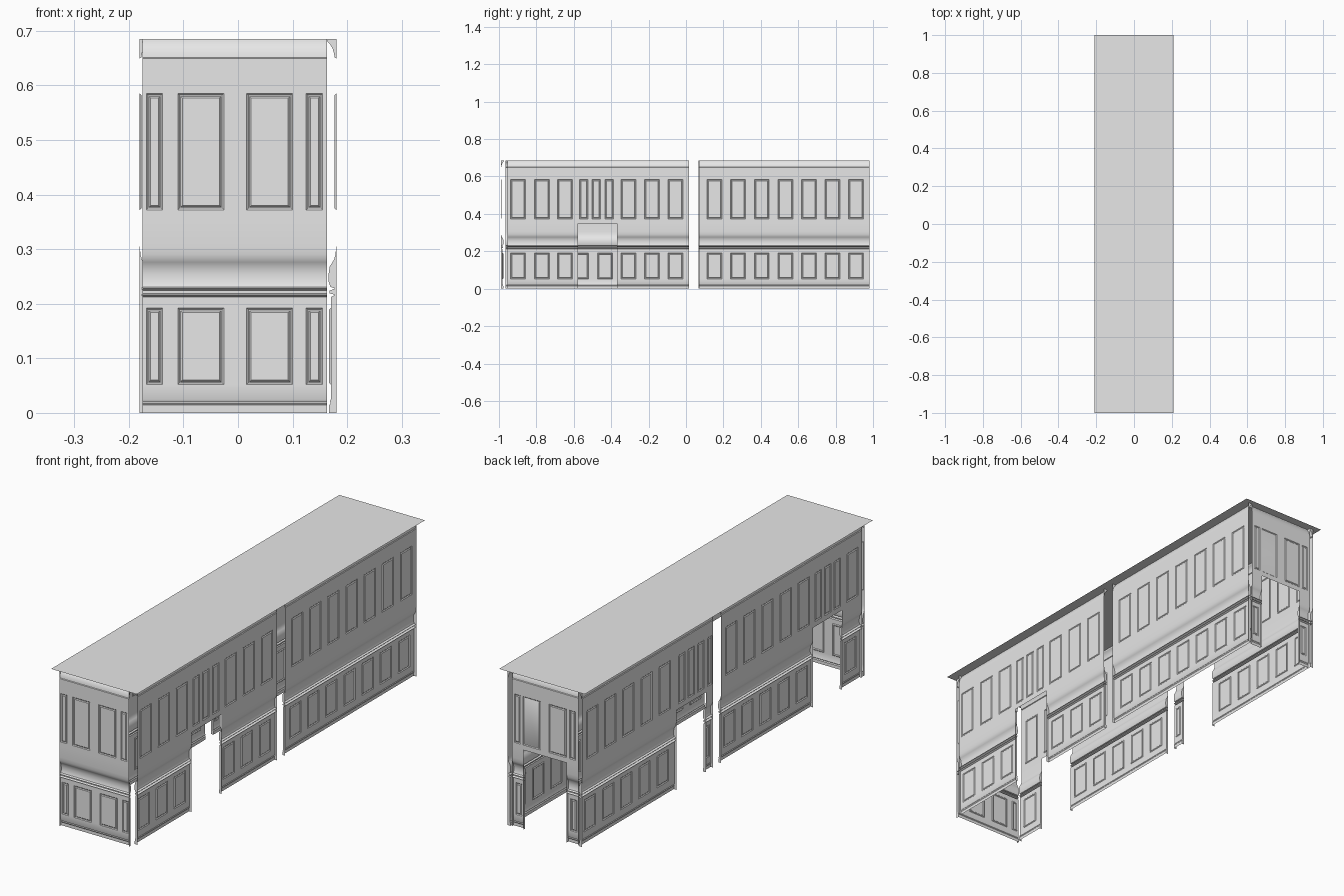
import bpy, bmesh, math
from mathutils import Vector

if "Cube" in bpy.data.objects:
    bpy.data.objects.remove(bpy.data.objects["Cube"])

paint = bpy.data.materials.new("plain_grey_paint")
paint.diffuse_color = (0.8, 0.8, 0.8, 1)
paint.use_nodes = True
paint.node_tree.nodes["Principled BSDF"].inputs["Base Color"].default_value = paint.diffuse_color

# Wall profile: (depth into the corridor, height)
PROFILE = [(.013, 0), (.013, .014), (.010, .018), (.012, .021), (.010, .025),
           (.010, .052), (.010, .192), (.010, .212), (.002, .216),
           (.012, .219), (.012, .224), (.002, .228), (.011, .231), (.014, .240),
           (.014, .255), (.012, .268), (.007, .276), (.004, .281), (.0015, .290),
           (0, .305), (0, .35), (0, .372), (0, .585), (0, .649),
           (.003, .651), (.004, .658), (.007, .668), (.012, .676), (.016, .680), (.017, .685)]
UPPER, LOWER, DOOR_TOP = (.372, .585), (.052, .192), .35


def finish(name, bm):
    me = bpy.data.meshes.new(name)
    bm.to_mesh(me)
    bm.free()
    me.materials.append(paint)
    ob = bpy.data.objects.new(name, me)
    bpy.context.collection.objects.link(ob)
    return ob


def wall(name, place, u0, u1, upper, lower, doors=()):
    """Panelled moulded sheet; place(u, depth, z) gives the 3D position."""
    bm = bmesh.new()
    cuts = sorted({round(v, 4) for pair in [(u0, u1), *upper, *lower, *doors] for v in pair})
    origin = place(0, 0, 0)
    inward = place(0, 1, 0) - origin
    flip = (place(1, 0, 0) - origin).cross(Vector((0, 0, 1))).dot(inward) < 0
    grid = {(i, j): bm.verts.new(place(u, d, z))
            for i, u in enumerate(cuts) for j, (d, z) in enumerate(PROFILE)}
    panels = []

    def inside(u, z, spans, zr):
        return zr[0] < z < zr[1] and any(a < u < b for a, b in spans)

    for i in range(len(cuts) - 1):
        for j in range(len(PROFILE) - 1):
            u = (cuts[i] + cuts[i + 1]) / 2
            z = (PROFILE[j][1] + PROFILE[j + 1][1]) / 2
            if inside(u, z, doors, (-1, DOOR_TOP)):
                continue
            vs = [grid[i, j], grid[i + 1, j], grid[i + 1, j + 1], grid[i, j + 1]]
            f = bm.faces.new(vs[::-1] if flip else vs)
            if inside(u, z, upper, UPPER) or inside(u, z, lower, LOWER):
                panels.append(f)
    bm.normal_update()
    # raised moulding around each panel
    for t, d in ((.003, .003), (.002, 0), (.003, -.003)):
        bmesh.ops.inset_region(bm, faces=panels, thickness=t, depth=d,
                               use_even_offset=True, use_boundary=True)
    # end caps closing the mouldings at wall ends and door jambs
    rail = [p for p in PROFILE if p[1] <= .305]
    crown = [p for p in PROFILE if p[1] >= .649]
    ends = [u for u in (u0, u1)]
    for u in ends + [v for pair in doors for v in pair]:
        for part in ((rail, crown) if u in ends else (rail,)):
            pts = part + ([(0, 0)] if part is rail else [(0, .685)])
            bm.faces.new([bm.verts.new(place(u, d, z)) for d, z in pts])
    loose = [v for v in bm.verts if not v.link_faces]
    bmesh.ops.delete(bm, geom=loose, context='VERTS')
    ob = finish(name, bm)
    bpy.ops.object.select_all(action='DESELECT')
    ob.select_set(True)
    bpy.context.view_layer.objects.active = ob
    bpy.ops.object.shade_smooth_by_angle(angle=math.radians(30))


def spans(width, *starts):
    return [(s, s + width) for s in starts]


def right(u, d, z): return Vector((.18 - d, u, z))
def left(u, d, z): return Vector((-.18 + d, u, z))
def front(u, d, z): return Vector((u, -.99 + d, z))
def back(u, d, z): return Vector((u, .98 - d, z))


# Right side walls
wide = spans(.08, -.938, -.811, -.686, -.348, -.221, -.096)
wall("right_wall_front", right, -.955, .015,
     wide + spans(.046, -.57, -.503, -.434), wide, [(-.578, -.37)])
wide = spans(.08, *[.113 + .126 * k for k in range(7)])
wall("right_wall_rear", right, .07, .98, wide, wide)

# Left side walls, each with a doorway
wide = spans(.08, -.938, *[-.096 - .126 * k for k in range(5)])
wall("left_wall_front", left, -.965, .014,
     wide + spans(.046, -.815, -.749, -.683), wide, [(-.827, -.625)])
wide = spans(.08, *[.365 + .126 * k for k in range(5)])
slim = spans(.03, .078)
wall("left_wall_rear", left, .068, .98,
     wide + slim + spans(.046, .132, .198, .264), wide + slim, [(.12, .323)])

# End walls: the front one is closed, the back one has a doorway
wide = spans(.084, -.11, .016)
slim = spans(.03, -.168, .125)
wall("front_end_wall", front, -.175, .163, wide + slim, wide + slim)
slim = spans(.03, -.149, .117)
wall("back_end_wall", back, -.163, .16, spans(.084, -.105, .021) + slim, slim,
     [(-.106, .104)])

# Ceiling sheet
bm = bmesh.new()
bm.faces.new([bm.verts.new((x, y, .686)) for x, y in
              ((-.208, -1), (.208, -1), (.208, 1), (-.208, 1))])
finish("ceiling", bm)
